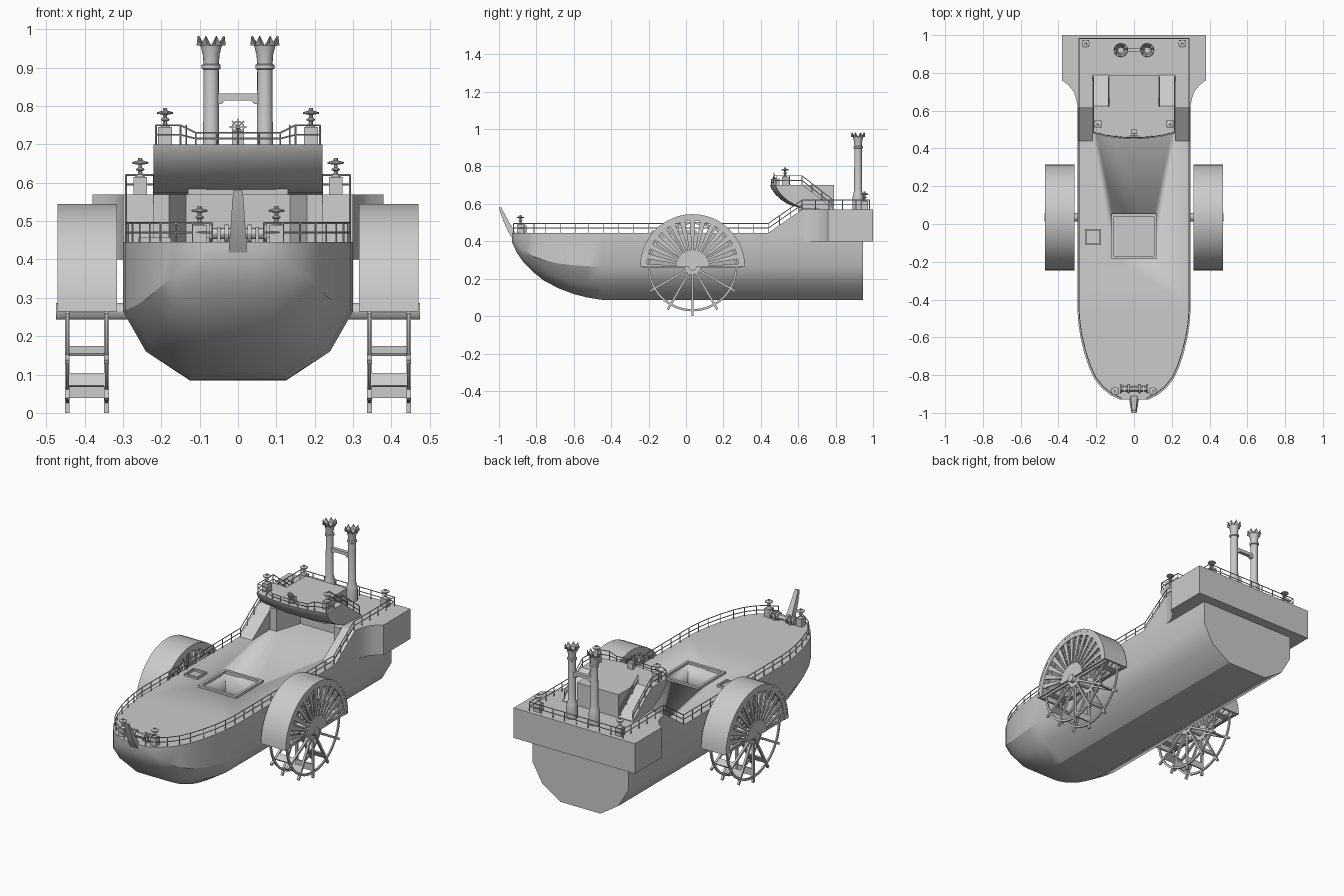
import bpy, bmesh, math
from mathutils import Vector, Matrix

if "Cube" in bpy.data.objects:
    bpy.data.objects.remove(bpy.data.objects["Cube"])


def finish(name, bm, angle=30):
    bmesh.ops.recalc_face_normals(bm, faces=bm.faces[:])
    me = bpy.data.meshes.new(name)
    bm.to_mesh(me)
    bm.free()
    ob = bpy.data.objects.new(name, me)
    bpy.context.collection.objects.link(ob)
    bpy.ops.object.select_all(action='DESELECT')
    ob.select_set(True)
    bpy.context.view_layer.objects.active = ob
    bpy.ops.object.shade_smooth_by_angle(angle=math.radians(angle))
    return ob


def loft(bm, rings, cap=True, loop=False):
    vs = [[bm.verts.new(p) for p in r] for r in rings]
    n = len(vs[0])
    for a, b in list(zip(vs, vs[1:])) + ([(vs[-1], vs[0])] if loop else []):
        for i in range(n):
            bm.faces.new((a[i], a[(i + 1) % n], b[(i + 1) % n], b[i]))
    if cap and not loop:
        bm.faces.new(vs[0])
        bm.faces.new(vs[-1])
    return vs


def prism(bm, poly, axis, a, b):
    f = {'x': lambda u, v, w: (w, u, v), 'y': lambda u, v, w: (u, w, v),
         'z': lambda u, v, w: (u, v, w)}[axis]
    loft(bm, [[f(u, v, w) for u, v in poly] for w in (a, b)])


def box(bm, x0, x1, y0, y1, z0, z1):
    prism(bm, [(x0, y0), (x1, y0), (x1, y1), (x0, y1)], 'z', z0, z1)


def tube(bm, a, b, r, seg=6):
    a, b = Vector(a), Vector(b)
    d = b - a
    m = Matrix.Translation((a + b) / 2) @ d.to_track_quat('Z', 'Y').to_matrix().to_4x4()
    bmesh.ops.create_cone(bm, cap_ends=True, segments=seg, radius1=r, radius2=r,
                          depth=d.length, matrix=m)


def lathe(bm, prof, mat, seg=12, loop=False):
    return loft(bm, [[mat @ Vector((r * math.cos(math.tau * i / seg), r * math.sin(math.tau * i / seg), z))
                      for i in range(seg)] for r, z in prof], loop=loop)


def rail(bm, path, gap=0.08):
    # path points are x, y, z, rail height
    for p, q in zip(path, path[1:]):
        p, q = Vector(p), Vector(q)
        n = max(1, round((q - p).length / gap))
        for k in (0.5, 1):
            tube(bm, (p.x, p.y, p.z + p.w * k), (q.x, q.y, q.z + q.w * k), 0.0025, 5)
        for i in range(n + 1):
            c = p.lerp(q, i / n)
            tube(bm, c.xyz, (c.x, c.y, c.z + c.w), 0.0025, 5)


DECK, AFT, TOP = 0.445, 0.57, 0.70

# Hull: lofted stations y, half width, chine, bilge, bottom
stations = [(.945, .30, .265, .16, .085), (-.45, .30, .265, .16, .087), (-.53, .294, .267, .168, .1),
            (-.60, .283, .272, .18, .118), (-.68, .264, .281, .205, .148), (-.76, .238, .298, .238, .19),
            (-.82, .21, .323, .275, .238), (-.87, .17, .355, .318, .29), (-.905, .125, .39, .36, .34),
            (-.93, .075, .43, .41, .395)]
bm = bmesh.new()
rings = []
for y, w, zc, zb, z0 in stations:
    half = [(w, DECK), (w, zc), (w * .8, zb), (w * .42, z0)]
    rings.append([(x, y, z) for x, z in half] + [(-x, y, z) for x, z in reversed(half)])
loft(bm, rings)
hull = finish("hull", bm)

# Cargo hatch pit cut into the deck
bm = bmesh.new()
box(bm, -.105, .105, -.17, .04, .33, .6)
cutter = finish("hatch_cutter", bm)
cutter.hide_render = True
mod = hull.modifiers.new("hatch", 'BOOLEAN')
mod.object = cutter
mod.solver = 'EXACT'
bpy.context.view_layer.objects.active = hull
bpy.ops.object.modifier_apply(modifier=mod.name)
bpy.data.objects.remove(cutter)

# Hatch frames
bm = bmesh.new()
for x0, x1, y0, y1, t, h in ((-.12, .12, -.185, .055, .015, .012), (-.26, -.175, -.112, -.027, .008, .012)):
    box(bm, x0, x1, y0, y0 + t, DECK - .005, DECK + h)
    box(bm, x0, x1, y1 - t, y1, DECK - .005, DECK + h)
    box(bm, x0, x0 + t, y0 + t, y1 - t, DECK - .005, DECK + h)
    box(bm, x1 - t, x1, y0 + t, y1 - t, DECK - .005, DECK + h)
finish("hatch_frames", bm)

# Raised aft deck: sloped side wings, recessed cabin wall, wide stern block
bm = bmesh.new()
for s in (1, -1):
    prism(bm, [(.44, DECK), (.62, AFT), (.63, AFT), (.63, .42), (.44, .42)], 'x', .22 * s, .30 * s)
half = [(.22, .6), (.18, .6), (.135, .75)]
prism(bm, half + [(-x, y) for x, y in reversed(half)] + [(-.22, .76), (.22, .76)], 'z', .43, AFT)
half = [(.22, .76), (.22, .63), (.30, .63), (.307, .665), (.322, .705), (.347, .735), (.38, .76), (.38, 1)]
prism(bm, half + [(-x, y) for x, y in reversed(half)], 'z', .40, AFT)
finish("aft_deck", bm)

# Bridge deck with curved underside, stair ramps and middle block
bm = bmesh.new()
rings = []
for i in range(-8, 9):
    x = .22 * i / 8
    o = .45 + .03 * (i / 8) ** 2
    rings.append([(x, y, z) for y, z in ((o, TOP), (o + .006, .682), (o + .03, .648), (o + .065, .617),
                 (o + .105, .594), (.63, .575), (.79, .568), (.79, .574), (.625, TOP))])
loft(bm, rings)
box(bm, -.13, .13, .6, .79, .568, TOP)
finish("bridge", bm)

# Railings
bm = bmesh.new()
for s in (1, -1):
    edge = [(s * (w - .008), y + .008, DECK, .05) for y, w, *_ in reversed(stations[1:])]
    rail(bm, edge + [(s * .292, .44, DECK, .05), (s * .292, .62, AFT, .05),
                     (s * .292, .982, AFT, .05), (0, .982, AFT, .05)])
    front = [(x * s, .457 + .03 * (x / .22) ** 2, TOP, h)
             for x, h in ((0, .03), (.055, .03), (.11, .03), (.15, .05), (.214, .05))]
    rail(bm, front + [(s * .214, .62, TOP, .05), (s * .214, .78, .575, .05)], .06)
    rail(bm, [(s * .135, .62, TOP, .05), (s * .135, .78, .575, .05)], .06)
finish("railings", bm)

# Lamp posts on square bases
bm = bmesh.new()
for x, y, z in ((.10, -.885, DECK), (.255, .955, AFT), (.255, .65, AFT), (.19, .53, TOP)):
    if y == .65:
        continue
    for s in (1, -1):
        box(bm, s * x - .018, s * x + .018, y - .018, y + .018, z, z + .045)
        lathe(bm, [(.015, .044), (.006, .052), (.005, .06), (.011, .063), (.011, .066), (.005, .07),
                   (.005, .077), (.021, .08), (.021, .084), (.006, .088), (.005, .095)],
              Matrix.Translation((s * x, y, z)), 10)
finish("lamp_posts", bm)

# Funnels with jagged crowns and a cross brace
for s, side in ((1, "right"), (-1, "left")):
    bm = bmesh.new()
    vs = lathe(bm, [(.03, 0), (.03, .06), (.027, .08), (.021, .10), (.020, .325), (.025, .328), (.025, .337),
                    (.020, .34), (.022, .365), (.028, .388), (.038, .413), (.034, .413), (.024, .388), (.016, .35)],
               Matrix.Translation((.07 * s, .92, AFT)), 16)
    for ring in vs[10:12]:
        for v in ring[::2]:
            v.co.z -= .025
    finish(side + "_funnel", bm)
bm = bmesh.new()
prism(bm, [(-.055, .833), (.055, .833), (.055, .806), (.042, .806), (.034, .815), (-.034, .815),
           (-.042, .806), (-.055, .806)], 'y', .91, .93)
finish("funnel_brace", bm)

# Steering wheel on a pedestal
bm = bmesh.new()
box(bm, -.015, .015, .476, .5, TOP, .735)
m = Matrix.Translation((0, .47, .745)) @ Matrix.Rotation(math.pi / 2, 4, 'X')
lathe(bm, [(.013, -.002), (.017, -.002), (.017, .002), (.013, .002)], m, 16, True)
for i in range(8):
    a = math.tau * i / 8
    tube(bm, (0, .47, .745), (.023 * math.cos(a), .47, .745 + .023 * math.sin(a)), .0015, 5)
tube(bm, (0, .465, .745), (0, .49, .725), .004)
finish("steering_wheel", bm)

# Curved prow horn and bow windlass
bm = bmesh.new()
loft(bm, [[(-w, f, z), (w, f, z), (w * .8, b, z), (-w * .8, b, z)] for f, b, w, z in
          ((-.925, -.89, .025, .41), (-.95, -.915, .022, .45), (-.973, -.944, .018, .50),
           (-.991, -.972, .015, .55), (-1, -.987, .012, .58))])
finish("prow", bm, 40)
bm = bmesh.new()
tube(bm, (-.075, -.872, .468), (.075, -.872, .468), .014, 12)
for x in (-.07, -.03, .03, .07):
    tube(bm, (x - .005, -.872, .468), (x + .005, -.872, .468), .023, 12)
for x in (-.05, .05):
    box(bm, x - .005, x + .005, -.89, -.854, DECK, .485)
finish("windlass", bm)

# Paddle wheels and their slotted half-round housings
CY, CZ = .035, .265


def polar(r, a):
    return CY + r * math.cos(a), CZ + r * math.sin(a)


def arch(r0, r1, n=24):
    return [polar(r1, math.pi * i / n) for i in range(n + 1)] + [polar(r0, math.pi * i / n) for i in range(n, -1, -1)]


for s, side in ((1, "right"), (-1, "left")):
    bm = bmesh.new()
    prism(bm, arch(.268, .28), 'x', .315 * s, .47 * s)
    for x0, x1 in ((.316, .328), (.457, .469)):
        prism(bm, arch(.245, .272), 'x', x0 * s, x1 * s)
        prism(bm, [polar(.09, math.pi * i / 12) for i in range(13)], 'x', x0 * s, x1 * s)
        for i in range(15):
            a = math.pi * i / 14
            lo, hi = max(0, a - .058), min(math.pi, a + .058)
            prism(bm, [polar(.085, lo), polar(.25, lo), polar(.25, hi), polar(.085, hi)],
                  'x', (x0 + .002) * s, (x1 - .002) * s)
    finish(side + "_wheel_housing", bm)

    bm = bmesh.new()
    tube(bm, (.28 * s, CY, CZ), (.475 * s, CY, CZ), .022, 12)
    for x in (.343, .445):
        m = Matrix.Translation((x * s, CY, CZ)) @ Matrix.Rotation(math.pi / 2, 4, 'Y')
        lathe(bm, [(.228, -.004), (.24, -.004), (.24, .004), (.228, .004)], m, 36, True)
        lathe(bm, [(.045, -.006), (.045, .006)], m, 12)
    for i in range(12):
        a = math.tau * i / 12 - math.pi / 2

        def slab(r0, r1, t, xa, xb):
            u, v = math.cos(a), math.sin(a)
            prism(bm, [(CY + r * u - k * v, CZ + r * v + k * u)
                       for r, k in ((r0, -t), (r1, -t), (r1, t), (r0, t))], 'x', xa * s, xb * s)
        slab(.03, .265, .006, .337, .349)
        slab(.03, .265, .006, .439, .451)
        slab(.188, .226, .004, .345, .443)
    finish(side + "_paddle_wheel", bm)
